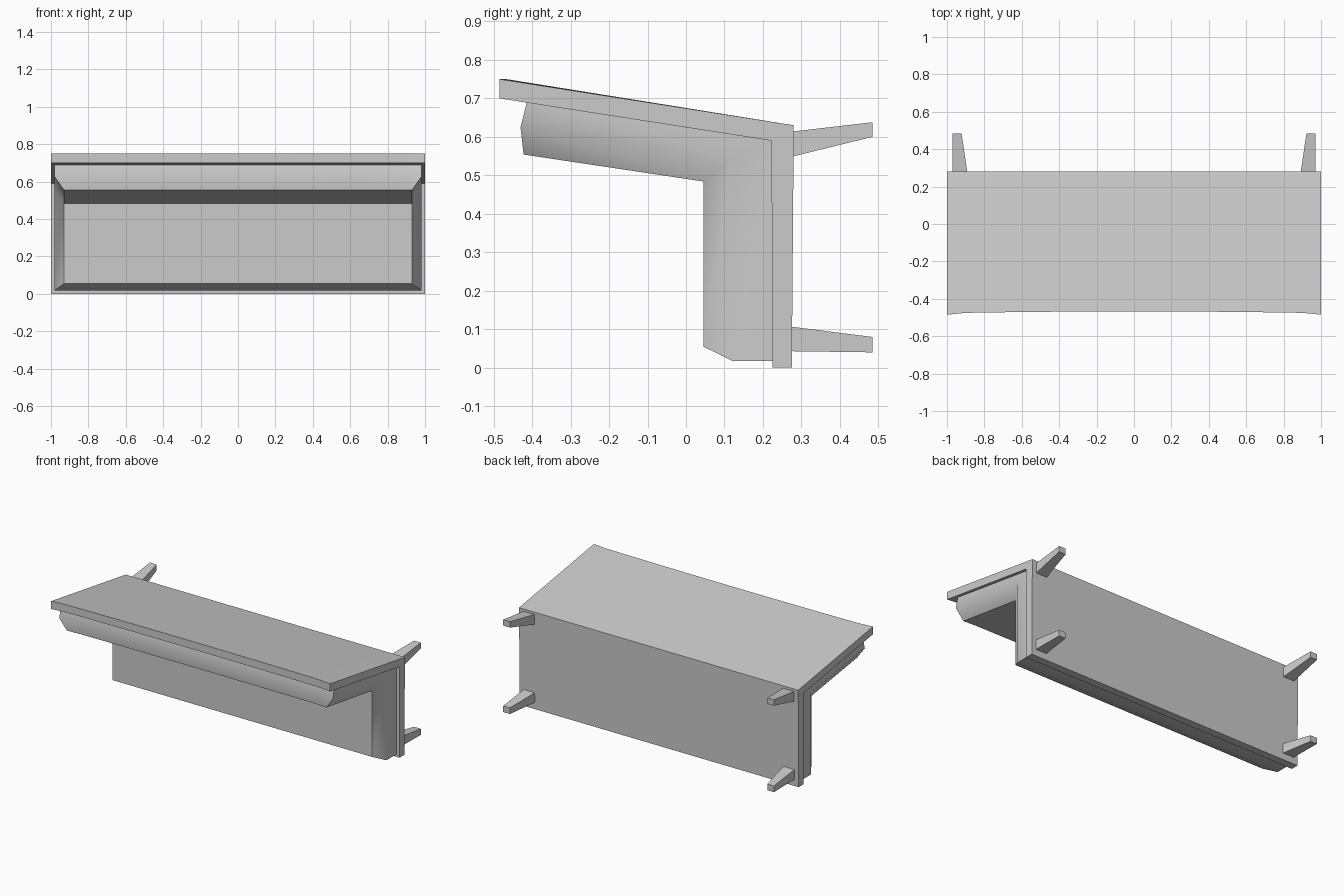
import bpy, bmesh, math

if "Cube" in bpy.data.objects:
    bpy.data.objects.remove(bpy.data.objects["Cube"])

XS = [-1, -0.9, -0.62, -0.32, 0, 0.32, 0.62, 0.9, 1]


def finish(bm, name, angle):
    bmesh.ops.recalc_face_normals(bm, faces=bm.faces)
    mesh = bpy.data.meshes.new(name)
    bm.to_mesh(mesh)
    bm.free()
    ob = bpy.data.objects.new(name, mesh)
    bpy.context.collection.objects.link(ob)
    bpy.ops.object.select_all(action='DESELECT')
    ob.select_set(True)
    bpy.context.view_layer.objects.active = ob
    bpy.ops.object.shade_smooth_by_angle(angle=math.radians(angle))
    return ob


def bow(x):
    """Slight inward curve of the front edge towards the middle."""
    if abs(x) >= 0.9:
        return 0.1 * (1 - abs(x))
    return 0.01 + 0.008 * (1 - (x / 0.9) ** 2)


# L-shaped shell: seat board and back board in one profile
def make_shell():
    profile = [(-0.485, 0.75), (0.28, 0.63), (0.275, 0), (0.225, 0),
               (0.222, 0.59), (-0.485, 0.70)]
    bm = bmesh.new()
    rings = []
    for x in XS:
        rings.append([bm.verts.new((x, y + (bow(x) if y < -0.4 else 0), z))
                      for y, z in profile])
    n = len(profile)
    for a, b in zip(rings, rings[1:]):
        for i in range(n):
            j = (i + 1) % n
            bm.faces.new((a[i], a[j], b[j], b[i]))
    for r in (rings[0], rings[-1]):
        bm.faces.new((r[0], r[1], r[4], r[5]))
        bm.faces.new((r[1], r[2], r[3], r[4]))
    finish(bm, "seat_and_back_shell", 30)


# Mitred L-shaped cushion: three levels from the shell to the padded face
def make_cushion():
    levels = [  # half width, front edge, inner corner, far edge of back
        (0.98, [(-0.413, 0.692), (0.226, 0.592), (0.228, 0.018)]),
        (0.98, [(-0.43, 0.625), (0.12, 0.548), (0.12, 0.018)]),
        (0.93, [(-0.422, 0.554), (0.045, 0.484), (0.045, 0.055)]),
    ]
    bm = bmesh.new()
    grids = []
    for half, path in levels:
        grids.append([[bm.verts.new((x * half, y + (0.5 * bow(x) if y < -0.4 else 0), z))
                       for x in XS] for y, z in path])

    def rim(g):
        return g[0] + [g[1][-1]] + g[2][::-1] + [g[1][0]]

    for g in (grids[0], grids[2]):
        for r in range(2):
            for c in range(len(XS) - 1):
                bm.faces.new((g[r][c], g[r][c + 1], g[r + 1][c + 1], g[r + 1][c]))
    for lo, hi in zip(grids, grids[1:]):
        a, b = rim(lo), rim(hi)
        for i in range(len(a)):
            j = (i + 1) % len(a)
            bm.faces.new((a[i], a[j], b[j], b[i]))
    finish(bm, "cushion", 50)


# Tapered square legs pointing out of the back board
def make_leg(name, side, base_z, tip_z):
    bm = bmesh.new()
    ends = []
    for y, xi, (z0, z1) in ((0.27, 0.89, base_z), (0.485, 0.922, tip_z)):
        ends.append([bm.verts.new((side * x, y, z))
                     for x, z in ((xi, z0), (0.97, z0), (0.97, z1), (xi, z1))])
    a, b = ends
    bm.faces.new(a)
    bm.faces.new(b)
    for i in range(4):
        j = (i + 1) % 4
        bm.faces.new((a[i], a[j], b[j], b[i]))
    finish(bm, name, 5)


make_shell()
make_cushion()
for side, label in ((-1, "left"), (1, "right")):
    make_leg("upper_leg_" + label, side, (0.547, 0.613), (0.60, 0.638))
    make_leg("lower_leg_" + label, side, (0.043, 0.107), (0.04, 0.08))
